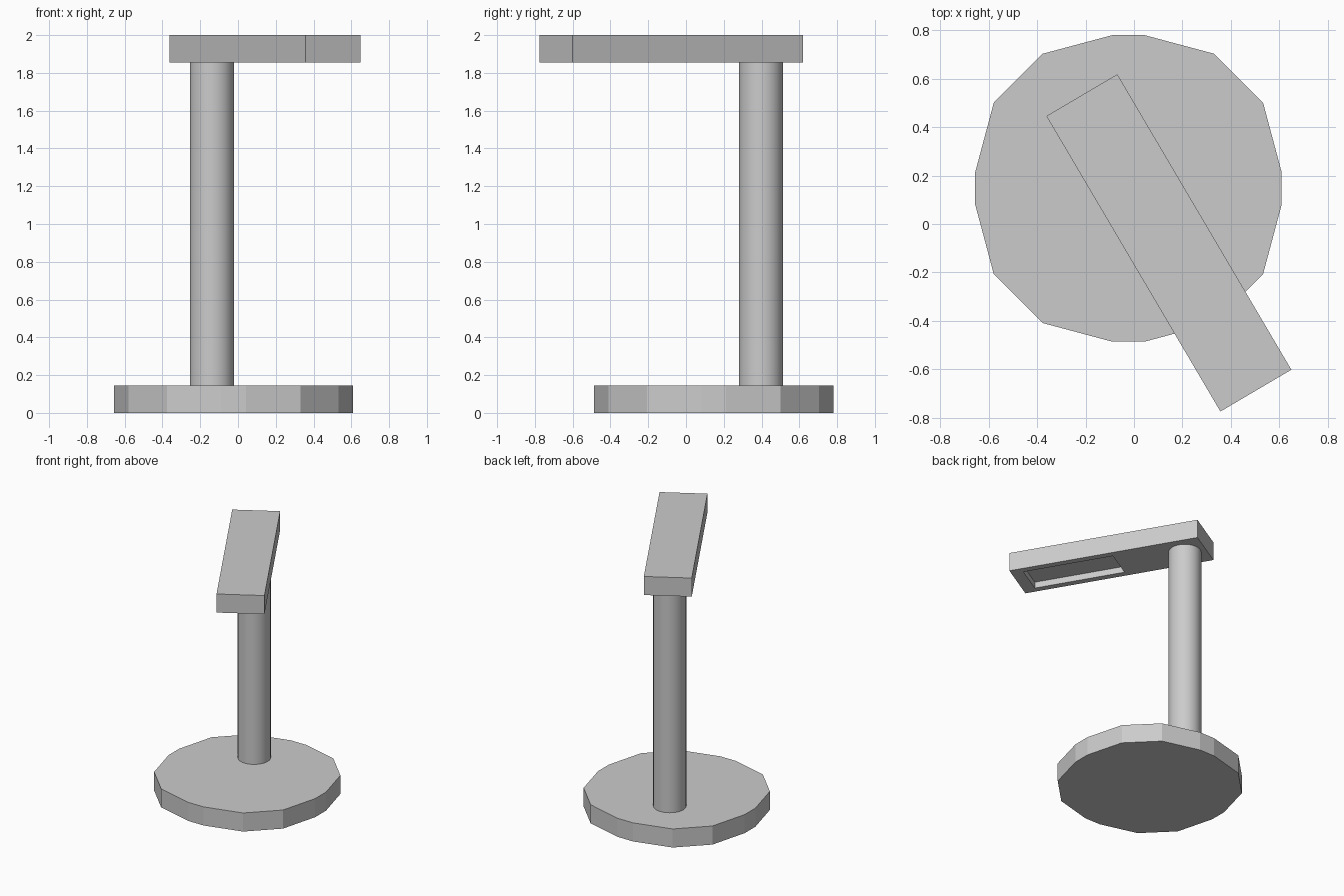
import bpy, bmesh, math

if "Cube" in bpy.data.objects:
    bpy.data.objects.remove(bpy.data.objects["Cube"])

T = 0.145  # thickness of base and head


def loft(name, loops):
    """Closed mesh from a stack of equal-length point loops."""
    bm = bmesh.new()
    rings = [[bm.verts.new(p) for p in loop] for loop in loops]
    n = len(rings[0])
    for a, b in zip(rings, rings[1:]):
        for i in range(n):
            j = (i + 1) % n
            bm.faces.new((a[i], a[j], b[j], b[i]))
    bm.faces.new(rings[0])
    bm.faces.new(rings[-1])
    bmesh.ops.recalc_face_normals(bm, faces=bm.faces)
    mesh = bpy.data.meshes.new(name)
    bm.to_mesh(mesh)
    bm.free()
    obj = bpy.data.objects.new(name, mesh)
    bpy.context.collection.objects.link(obj)
    return obj


def rect(x0, x1, half_w, z):
    return [(x0, -half_w, z), (x1, -half_w, z), (x1, half_w, z), (x0, half_w, z)]


# base: sixteen-sided plate, one quadrant turned four times
quadrant = [(0.633, 0.066), (0.556, 0.354), (0.354, 0.556), (0.066, 0.633)]
outline = []
for k in range(4):
    c, s = round(math.cos(k * math.pi / 2)), round(math.sin(k * math.pi / 2))
    outline += [(c * x - s * y, s * x + c * y) for x, y in quadrant]
base = loft("base", [[(x, y, z) for x, y in outline] for z in (0, T)])
base.location = (-0.023, 0.147, 0)

# pole: smooth round column
bpy.ops.mesh.primitive_cylinder_add(vertices=32, radius=0.117, depth=2 - 2 * T,
                                    location=(-0.138, 0.397, 1))
pole = bpy.context.object
pole.name = "pole"
bpy.ops.object.shade_smooth_by_angle(angle=math.radians(30))

# lamp head: bar with a shallow light recess underneath at the free end
head = loft("lamp_head", [
    rect(-0.708, 0.708, 0.17, T),
    rect(-0.708, 0.708, 0.17, 0),
    rect(-0.055, 0.62, 0.122, 0),
    rect(-0.055, 0.62, 0.122, 0.048),
])
head.location = (0.144, -0.078, 2 - T)
head.rotation_euler.z = math.radians(-59.5)
